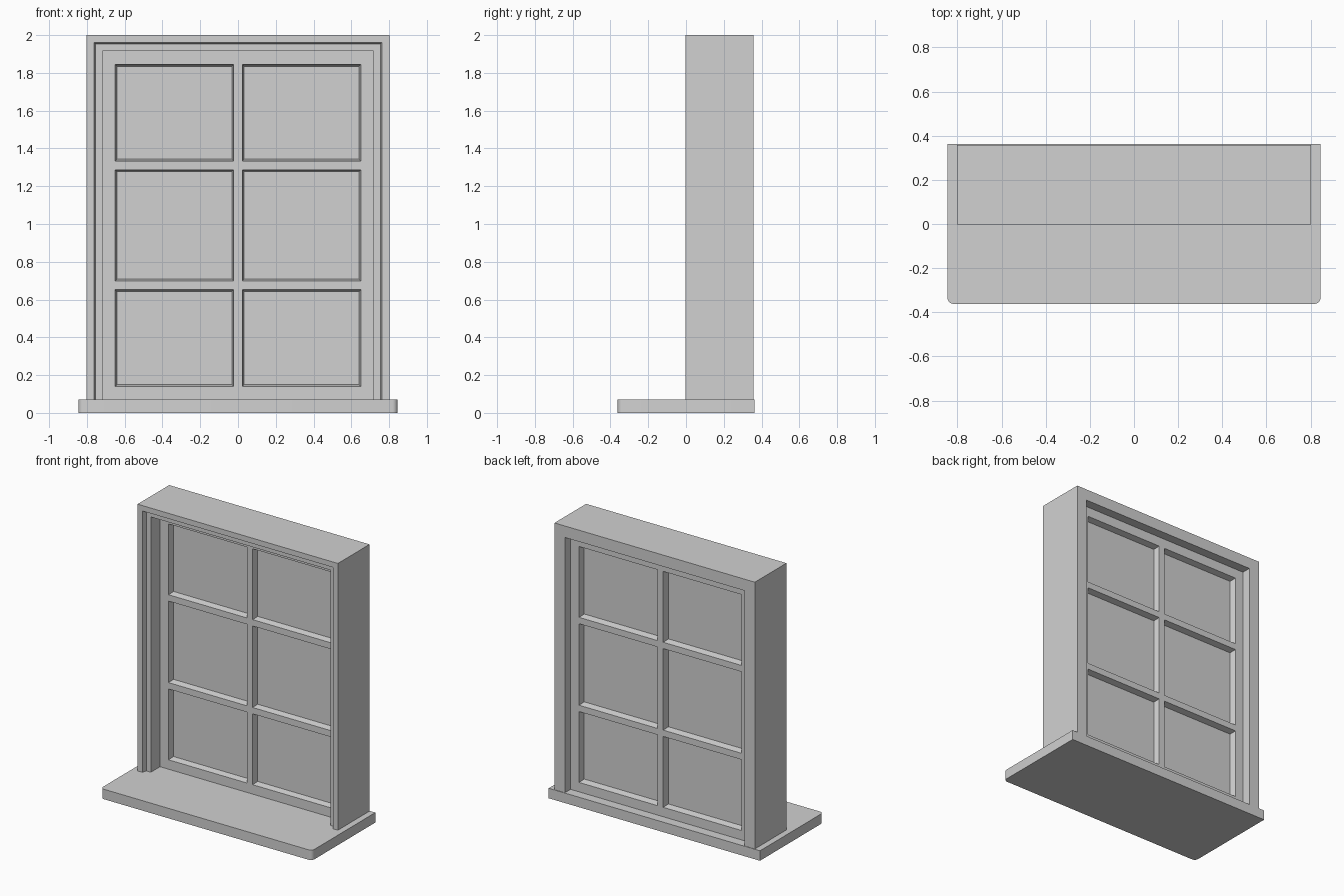
import bpy, bmesh

cube = bpy.data.objects.get("Cube")
if cube:
    bpy.data.objects.remove(cube)

GREY = (0.64, 0.64, 0.64, 1)
mat = bpy.data.materials.new("plain grey")
mat.use_nodes = True
mat.diffuse_color = GREY
mat.node_tree.nodes["Principled BSDF"].inputs["Base Color"].default_value = GREY


def finish(name, bm):
    bmesh.ops.recalc_face_normals(bm, faces=bm.faces)
    mesh = bpy.data.meshes.new(name)
    bm.to_mesh(mesh)
    bm.free()
    mesh.materials.append(mat)
    obj = bpy.data.objects.new(name, mesh)
    bpy.context.collection.objects.link(obj)
    return obj


def box_mesh(x0, x1, y0, y1, z0, z1):
    bm = bmesh.new()
    bmesh.ops.create_cube(bm, size=1)
    for v in bm.verts:
        v.co = (x1 if v.co.x > 0 else x0,
                y1 if v.co.y > 0 else y0,
                z1 if v.co.z > 0 else z0)
    return bm


def surround(name, x0, x1, z0, z1, profile, closed=True):
    """Sweep a profile of (inset, y) points around a rectangle with mitred
    corners; an open surround has no bottom rail."""
    bm = bmesh.new()
    loops = []
    for corner in range(4):
        left, low = corner in (0, 1), corner in (0, 3)
        loops.append([bm.verts.new((
            x0 + d if left else x1 - d, y,
            (z0 + d if closed else z0) if low else z1 - d)) for d, y in profile])
    n = len(profile)
    for k in range(4 if closed else 3):
        a, b = loops[k], loops[(k + 1) % 4]
        for i in range(n):
            j = (i + 1) % n
            bm.faces.new((a[i], a[j], b[j], b[i]))
    if not closed:
        bm.faces.new(loops[0])
        bm.faces.new(loops[3])
    return finish(name, bm)


# Sill with rounded front corners
SILL = 0.072
bm = box_mesh(-0.845, 0.845, -0.362, 0.362, 0, SILL)
corners = [e for e in bm.edges if all(v.co.y < 0 for v in e.verts)
           and abs(e.verts[0].co.z - e.verts[1].co.z) > 0.01]
bmesh.ops.bevel(bm, geom=corners, offset=0.028, segments=5, profile=0.5, affect='EDGES')
sill = finish("sill", bm)
bpy.context.view_layer.objects.active = sill
sill.select_set(True)
bpy.ops.object.shade_smooth_by_angle()
sill.select_set(False)

# Outer casing with a stepped front lip
surround("casing", -0.801, 0.801, SILL, 2.0,
         [(0, -0.003), (0.039, -0.003), (0.047, 0.03),
          (0.083, 0.03), (0.083, 0.358), (0, 0.358)], closed=False)

# Sash frame
FRONT, BACK = 0.135, 0.293
LEFT, BOTTOM, TOP = 0.65, 0.14, 1.845
RAIL = 0.07
surround("sash", -LEFT - RAIL, LEFT + RAIL, BOTTOM - RAIL, TOP + RAIL,
         [(0, FRONT), (RAIL, FRONT), (RAIL, BACK), (0, BACK)])

# Glazing bars
HALF = 0.023
rails = [0.675, 1.31]
columns = (("right", -LEFT, -HALF), ("left", HALF, LEFT))
finish("upright_bar", box_mesh(-HALF, HALF, FRONT, BACK, BOTTOM, TOP))
for i, z in enumerate(rails):
    for side, x0, x1 in columns:
        finish(f"cross_bar_{side}_{i + 1}",
               box_mesh(x0, x1, FRONT, BACK, z - HALF, z + HALF))

# Glass panes, each held by a sloped bead
GLASS_FRONT, GLASS_BACK, BEAD = 0.178, 0.248, 0.01
lows = [BOTTOM] + [z + HALF for z in rails]
highs = [z - HALF for z in rails] + [TOP]
for row, (z0, z1) in enumerate(zip(lows, highs)):
    for side, x0, x1 in columns:
        surround(f"bead_{side}_{row + 1}", x0, x1, z0, z1,
                 [(0, FRONT), (BEAD, GLASS_FRONT), (BEAD, GLASS_BACK), (0, BACK)])
        finish(f"pane_{side}_{row + 1}", box_mesh(
            x0 + BEAD, x1 - BEAD, GLASS_FRONT, GLASS_BACK, z0 + BEAD, z1 - BEAD))
